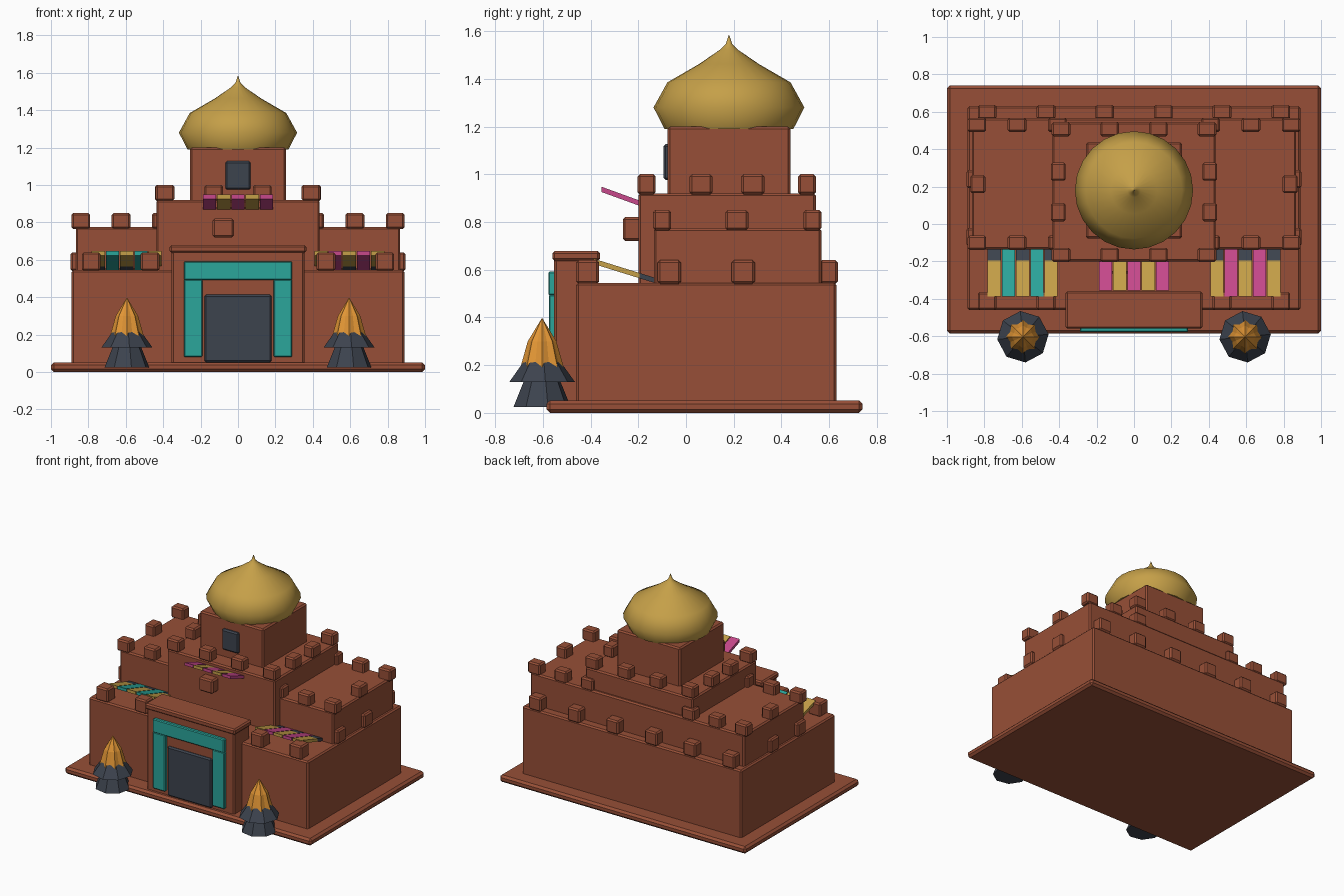
import bpy, math

cube = bpy.data.objects.get("Cube")
if cube:
    bpy.data.objects.remove(cube, do_unlink=True)


def material(name, rgb):
    m = bpy.data.materials.new(name)
    m.use_nodes = True
    m.diffuse_color = (*rgb, 1)
    m.node_tree.nodes["Principled BSDF"].inputs["Base Color"].default_value = (*rgb, 1)
    return m


BRICK = material("red brick", (0.31, 0.078, 0.038))
GOLD = material("gold", (0.56, 0.35, 0.065))
TEAL = material("teal", (0.024, 0.38, 0.33))
SLATE = material("dark slate", (0.046, 0.056, 0.076))
PINK = material("magenta", (0.57, 0.065, 0.26))
FLAME = material("flame orange", (0.75, 0.3, 0.035))


def make(name, verts, faces, mat):
    mesh = bpy.data.meshes.new(name)
    mesh.from_pydata(verts, [], faces)
    mesh.materials.append(mat)
    ob = bpy.data.objects.new(name, mesh)
    bpy.context.collection.objects.link(ob)
    return ob


def box(name, x, y, z, mat=BRICK, bevel=0.01):
    """Bevelled box from (min, max) ranges."""
    verts = [(a, b, c) for a in x for b in y for c in z]
    faces = [(0, 1, 3, 2), (4, 6, 7, 5), (0, 4, 5, 1),
             (2, 3, 7, 6), (0, 2, 6, 4), (1, 5, 7, 3)]
    ob = make(name, verts, faces, mat)
    if bevel:
        mod = ob.modifiers.new("soft edges", "BEVEL")
        mod.width, mod.segments = bevel, 1
    return ob


def lathe(name, profile, sides, centre, mat, star=1.0, turn=0.0):
    """Turned solid; star < 1 pulls every second rib inward."""
    verts, faces = [], []
    for r, z in profile:
        for i in range(sides):
            a = turn + math.tau * i / sides
            k = r * (star if i % 2 else 1)
            verts.append((centre[0] + k * math.cos(a), centre[1] + k * math.sin(a), z))
    for j in range(len(profile) - 1):
        for i in range(sides):
            n = (i + 1) % sides
            faces.append((j * sides + i, j * sides + n, (j + 1) * sides + n, (j + 1) * sides + i))
    faces.append(tuple(reversed(range(sides))))
    faces.append(tuple(range((len(profile) - 1) * sides, len(profile) * sides)))
    return make(name, verts, faces, mat)


# Stepped building
box("base_slab", (-1, 1), (-0.585, 0.74), (0, 0.052), bevel=0.015)
box("lower_tier", (-0.89, 0.89), (-0.46, 0.63), (0.04, 0.545))
box("middle_tier", (-0.867, 0.867), (-0.135, 0.567), (0.5, 0.775))
box("upper_tier", (-0.437, 0.437), (-0.2, 0.545), (0.5, 0.92))
box("tower", (-0.257, 0.257), (-0.077, 0.437), (0.9, 1.2))
box("tower_window", (-0.068, 0.068), (-0.095, -0.06), (0.975, 1.127), SLATE)
box("wall_block", (-0.135, -0.022), (-0.265, -0.17), (0.72, 0.82))


# Battlements: a front and back row, plus blocks along both sides
def battlements(tier, xs, front_y, back_y, side_x, side_ys, z, depth=0.076):
    def block(x, y, wx, wy):
        box(tier + "_merlon", (x - wx / 2, x + wx / 2), (y - wy / 2, y + wy / 2), z)
    for s in (-1, 1):
        for x in xs:
            block(s * x, front_y, 0.1, depth)
            block(s * x, back_y, 0.1, 0.076)
        for y in side_ys:
            block(s * side_x, y, 0.08, 0.097)


battlements("lower", (0.157, 0.47, 0.785), -0.412, 0.598, 0.855, (-0.07, 0.24), (0.54, 0.64), 0.096)
battlements("middle", (0.41, 0.625, 0.84), -0.1, 0.53, 0.835, (0.213,), (0.765, 0.85))
battlements("upper", (0.13, 0.39), -0.165, 0.507, 0.405, (0.063, 0.28), (0.915, 1.0))

# Onion dome
dome = lathe("onion_dome",
             [(0.27, 1.19), (0.316, 1.28), (0.258, 1.385), (0.125, 1.462),
              (0.036, 1.523), (0.014, 1.545), (0.001, 1.583)],
             24, (0, 0.18), GOLD)
dome.data.polygons.foreach_set("use_smooth", [len(p.vertices) == 4 for p in dome.data.polygons])

# Entrance
box("portal", (-0.355, 0.355), (-0.553, -0.37), (0.04, 0.65))
box("portal_cornice", (-0.365, 0.365), (-0.56, -0.36), (0.636, 0.678))
box("door_lintel", (-0.29, 0.29), (-0.577, -0.54), (0.492, 0.592), TEAL, 0.006)
for side, s in (("left", 1), ("right", -1)):
    box(side + "_door_post", sorted((s * 0.19, s * 0.29)), (-0.575, -0.54), (0.08, 0.495), TEAL, 0.006)
box("door", (-0.18, 0.18), (-0.567, -0.54), (0.052, 0.415), SLATE)


# Striped awnings rising outward; the lower ones have a dark inner end on gold slats
def awning(name, cx, colours, outer, inner, dark_from=None):
    def slat(part, x, start, end, mat):
        verts = []
        for t in (start, end):
            y = outer[0] + t * (inner[0] - outer[0])
            z = outer[1] + t * (inner[1] - outer[1])
            for dz in (-0.011, 0.011):
                verts += [(x - 0.035, y, z + dz), (x + 0.035, y, z + dz)]
        faces = [(0, 1, 3, 2), (4, 6, 7, 5), (0, 4, 5, 1),
                 (2, 3, 7, 6), (0, 2, 6, 4), (1, 5, 7, 3)]
        make(name + part, verts, faces, mat)
    for i, mat in enumerate(colours):
        x = cx + (i - 2) * 0.076
        if dark_from and mat == GOLD:
            slat("_slat", x, 0, dark_from, mat)
            slat("_slat_end", x, dark_from, 1, SLATE)
        else:
            slat("_slat", x, 0, 1, mat)


awning("right_awning", -0.595, [GOLD, TEAL, GOLD, TEAL, GOLD], (-0.387, 0.635), (-0.13, 0.555), 0.75)
awning("left_awning", 0.595, [GOLD, PINK, GOLD, PINK, GOLD], (-0.387, 0.635), (-0.13, 0.555), 0.75)
awning("upper_awning", 0, [PINK, GOLD, PINK, GOLD, PINK], (-0.355, 0.937), (-0.19, 0.877))

# Braziers
for side, s in (("left", 1), ("right", -1)):
    c = (s * 0.594, -0.603)
    lathe(side + "_brazier_foot", [(0.122, 0.025), (0.075, 0.14)], 8, c, SLATE, turn=0.2)
    lathe(side + "_brazier_bowl", [(0.138, 0.13), (0.07, 0.225)], 8, c, SLATE, turn=0.1)
    lathe(side + "_flame", [(0.108, 0.13), (0.06, 0.3), (0.001, 0.397)], 16, c, FLAME, star=0.86)
